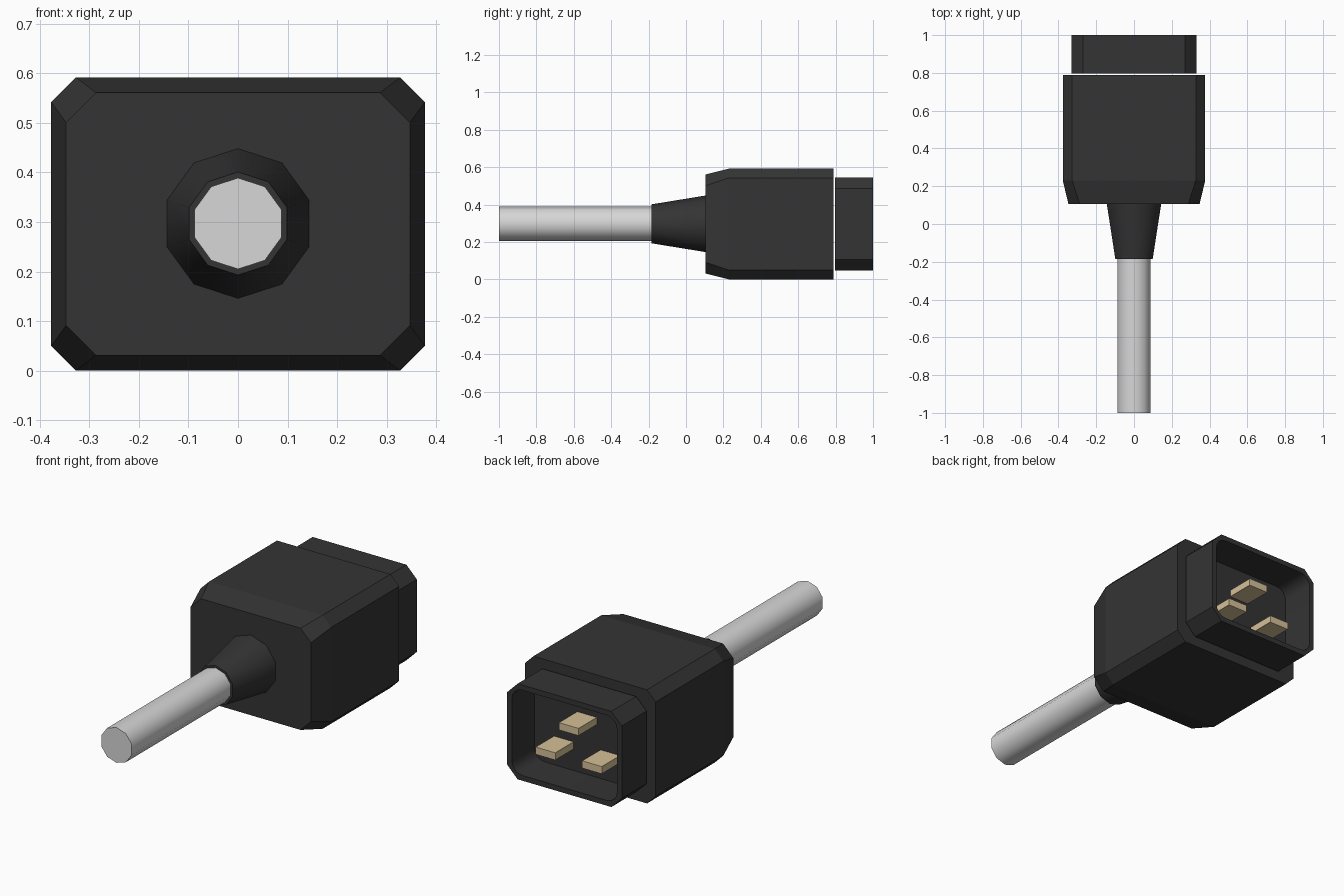
import bpy, bmesh
from math import sin, cos, pi, radians

MID_Z = 0.296

if "Cube" in bpy.data.objects:
    bpy.data.objects.remove(bpy.data.objects["Cube"], do_unlink=True)


def material(name, colour):
    mat = bpy.data.materials.new(name)
    mat.use_nodes = True
    mat.diffuse_color = (*colour, 1)
    mat.node_tree.nodes["Principled BSDF"].inputs["Base Color"].default_value = (*colour, 1)
    return mat


black = material("black plastic", (0.034, 0.034, 0.034))
grey = material("light grey cable", (0.68, 0.68, 0.68))
brass = material("pale brass", (0.66, 0.53, 0.31))


def corner_rect(half_w, half_h, cut, steps=1, rounded=False):
    """Rectangle outline with chamfered or rounded corners."""
    points = []
    for corner in range(4):
        sx = 1 if corner in (0, 3) else -1
        sz = 1 if corner < 2 else -1
        for i in range(steps + 1):
            t = i / steps
            if corner % 2:
                t = 1 - t
            if rounded:
                dx, dz = cos(t * pi / 2), sin(t * pi / 2)
            else:
                dx, dz = 1 - t, t
            points.append((sx * (half_w - cut + cut * dx), sz * (half_h - cut + cut * dz)))
    return points


def polygon(radius, sides=10):
    return [(radius * sin(2 * pi * i / sides), radius * cos(2 * pi * i / sides)) for i in range(sides)]


def loft(name, sections, mat, x=0, z=MID_Z, smooth_angle=None):
    """Skin a list of (y, outline) sections and cap both ends."""
    bm = bmesh.new()
    rings = [[bm.verts.new((px + x, y, pz + z)) for px, pz in outline] for y, outline in sections]
    for a, b in zip(rings, rings[1:]):
        for i in range(len(a)):
            j = (i + 1) % len(a)
            bm.faces.new((a[i], a[j], b[j], b[i]))
    bm.faces.new(rings[0])
    bm.faces.new(rings[-1])
    bmesh.ops.recalc_face_normals(bm, faces=bm.faces)
    mesh = bpy.data.meshes.new(name)
    bm.to_mesh(mesh)
    bm.free()
    mesh.materials.append(mat)
    obj = bpy.data.objects.new(name, mesh)
    bpy.context.collection.objects.link(obj)
    if smooth_angle:
        bpy.ops.object.select_all(action="DESELECT")
        obj.select_set(True)
        bpy.context.view_layer.objects.active = obj
        bpy.ops.object.shade_smooth_by_angle(angle=radians(smooth_angle))
    return obj


# Cable and tapered strain relief
loft("cable", [(-1, polygon(0.092)), (-0.17, polygon(0.092))], grey, z=0.297, smooth_angle=40)
loft("strain_relief", [(-0.185, polygon(0.104)), (0.11, polygon(0.152))], black, z=0.297, smooth_angle=40)

# Main housing, tapered towards the cable
full = corner_rect(0.377, 0.296, 0.05)
loft("housing", [(0.105, corner_rect(0.347, 0.265, 0.06)), (0.23, full), (0.788, full)], black)

# Hollow collar around the pins
STEPS = 4
outer = corner_rect(0.33, 0.249, 0.06, STEPS)
inner = corner_rect(0.303, 0.222, 0.06, STEPS, rounded=True)
loft("collar", [(0.796, outer), (1, outer), (1, inner), (0.815, inner)], black, smooth_angle=35)

# Three flat contact pins
blade = corner_rect(0.057, 0.019, 0.001)
for name, x, z in (("centre_pin", 0, 0.367), ("left_pin", 0.134, 0.204), ("right_pin", -0.134, 0.204)):
    loft(name, [(0.81, blade), (0.965, blade)], brass, x=x, z=z)
